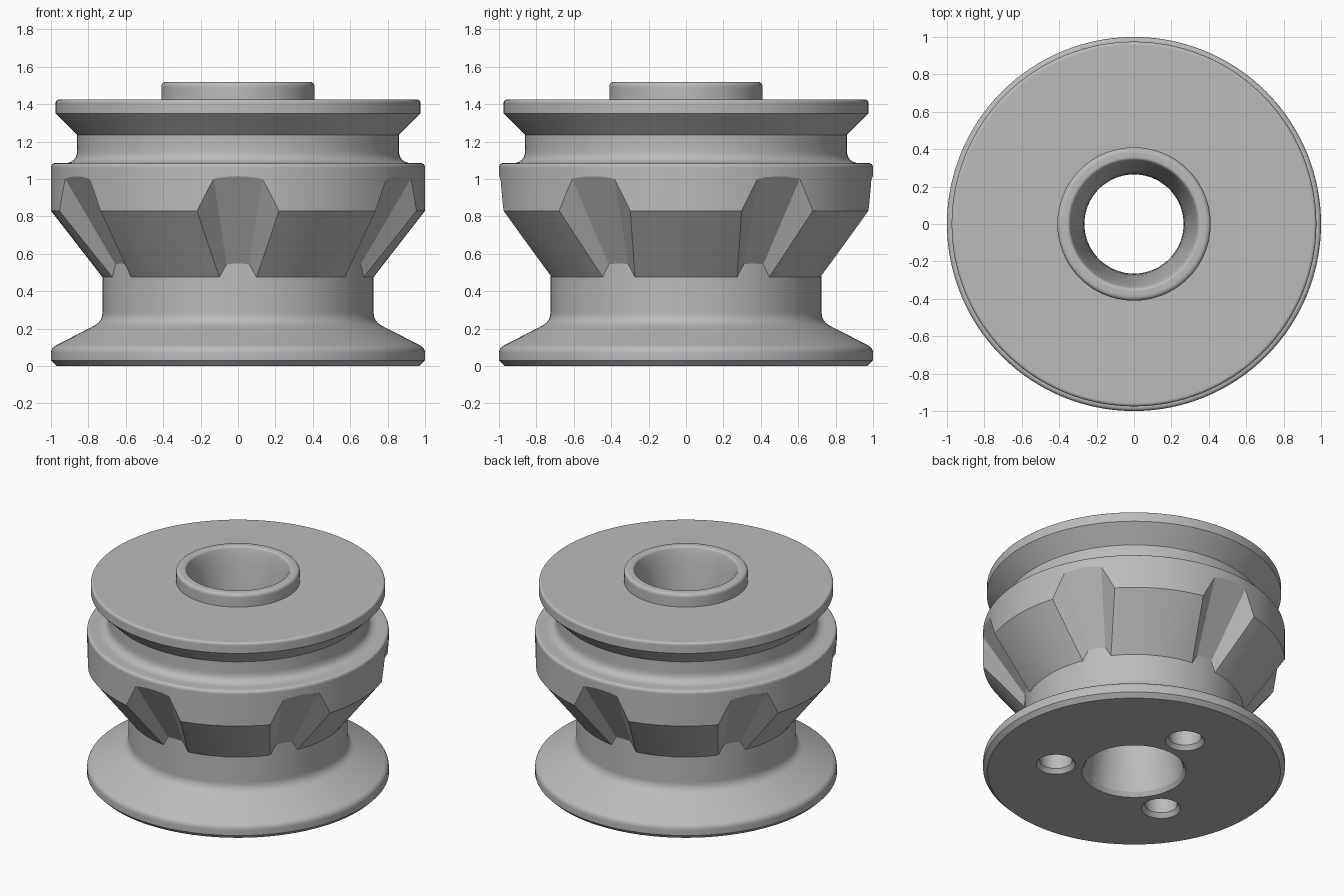
import bpy, bmesh, math
from mathutils import Matrix, Vector

if "Cube" in bpy.data.objects:
    bpy.data.objects.remove(bpy.data.objects["Cube"])

grey = bpy.data.materials.new("plain grey")
grey.use_nodes = True
grey.diffuse_color = (0.5, 0.5, 0.5, 1)
grey.node_tree.nodes["Principled BSDF"].inputs["Base Color"].default_value = (0.5, 0.5, 0.5, 1)


def make_object(name, bm):
    bmesh.ops.recalc_face_normals(bm, faces=bm.faces)
    mesh = bpy.data.meshes.new(name)
    bm.to_mesh(mesh)
    bm.free()
    obj = bpy.data.objects.new(name, mesh)
    mesh.materials.append(grey)
    bpy.context.collection.objects.link(obj)
    return obj


def rounded(profile, steps=6):
    """Round each (radius, height, fillet) corner of a closed profile."""
    points = []
    for i, (r, z, *fillet) in enumerate(profile):
        corner = Vector((r, 0, z))
        if not fillet:
            points.append(corner)
            continue
        before, after = (Vector((q[0], 0, q[1])) for q in
                         (profile[i - 1], profile[(i + 1) % len(profile)]))
        a = corner + (before - corner).normalized() * fillet[0]
        b = corner + (after - corner).normalized() * fillet[0]
        for k in range(steps + 1):
            t = k / steps
            points.append(a * (1 - t) ** 2 + corner * 2 * t * (1 - t) + b * t ** 2)
    return points


def lathe(name, profile, segments=128):
    bm = bmesh.new()
    verts = [bm.verts.new(p) for p in rounded(profile)]
    edges = [bm.edges.new((verts[i - 1], verts[i])) for i in range(len(verts))]
    bmesh.ops.spin(bm, geom=verts + edges, cent=(0, 0, 0), axis=(0, 0, 1),
                   angle=math.tau, steps=segments, use_duplicate=False)
    bmesh.ops.remove_doubles(bm, verts=bm.verts, dist=0.0001)
    return make_object(name, bm)


def cut(obj, cutter):
    mod = obj.modifiers.new("cut", "BOOLEAN")
    mod.operation, mod.solver, mod.object = "DIFFERENCE", "EXACT", cutter
    bpy.context.view_layer.objects.active = obj
    bpy.ops.object.modifier_apply(modifier=mod.name)
    bpy.data.objects.remove(cutter)


# Base: foot flange, neck and lower half of the bore
base = lathe("base_and_neck", [
    (0.345, 0), (0.97, 0), (1, 0.03), (1, 0.097, 0.03), (0.725, 0.238, 0.05),
    (0.725, 0.75), (0.265, 0.75), (0.265, 0.4, 0.3), (0.325, 0.03)])

# Drum: flared collar, groove, top flange, boss and upper half of the bore
drum = lathe("collar_and_top", [
    (0.265, 0.75), (0.65, 0.75), (0.65, 0.379), (1, 0.83), (1, 1.085, 0.025),
    (0.86, 1.085, 0.07), (0.86, 1.235), (0.975, 1.35), (0.975, 1.425, 0.02),
    (0.41, 1.425), (0.41, 1.52, 0.03), (0.345, 1.52, 0.015), (0.328, 1.47),
    (0.265, 1.1, 0.3)])

# Six tapered notches around the collar, each a widening wedge
bm = bmesh.new()
along, widen = Vector((0.07, 0.27, 0.46)), Vector((0.09, -0.015, -0.17))
for n in range(6):
    turn = Matrix.Rotation(math.radians(60 * n), 3, "Z")
    low = Vector((0.06, 0.72, 0.54)) - along * 0.3
    high = Vector((0.13, 0.9915, 1.0)) + along * 0.4
    corners = [low, high, high + widen * 2.5, low + widen * 2.5]
    for side in (1, -1):
        for c in corners:
            bm.verts.new(turn @ Vector((c.x * side, c.y, c.z)))
    bm.verts.ensure_lookup_table()
    bmesh.ops.convex_hull(bm, input=bm.verts[-8:])
    bm.verts.ensure_lookup_table()
cut(drum, make_object("notch_cutter", bm))

# Three countersunk blind holes in the underside
for angle in (90, 210, 330):
    hole = lathe("hole_cutter", [
        (0, -0.05), (0.13, -0.05), (0.13, 0), (0.107, 0.03), (0.107, 0.35), (0, 0.35)], 48)
    a = math.radians(angle)
    hole.data.transform(Matrix.Translation((0.525 * math.cos(a), 0.525 * math.sin(a), 0)))
    cut(base, hole)

# Smooth shading with crisp edges
for obj in (base, drum):
    bpy.ops.object.select_all(action="DESELECT")
    obj.select_set(True)
    bpy.context.view_layer.objects.active = obj
    bpy.ops.object.shade_smooth_by_angle(angle=math.radians(22))
    mod = obj.modifiers.new("even shading", "WEIGHTED_NORMAL")
    mod.keep_sharp = True
